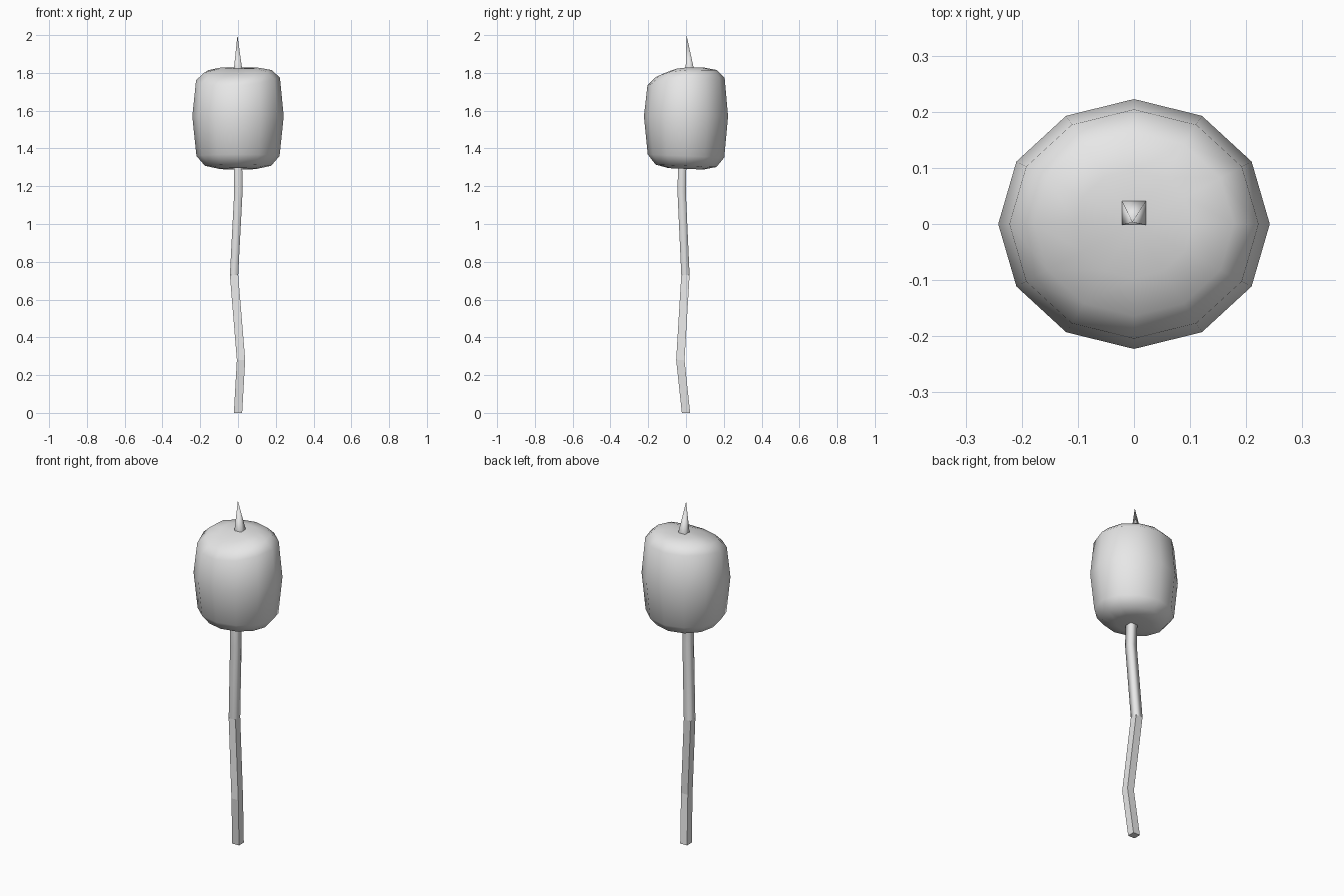
import bpy, bmesh
from math import sin, cos, tau

default = bpy.data.objects.get("Cube")
if default:
    bpy.data.objects.remove(default, do_unlink=True)

grey = bpy.data.materials.new("light_grey")
grey.use_nodes = True
colour = (0.8, 0.8, 0.8, 1)
grey.diffuse_color = colour
grey.node_tree.nodes["Principled BSDF"].inputs["Base Color"].default_value = colour


def loft(name, rings, start=None, end=None):
    """Skin a list of vertex rings, closing each end with a cap or a point."""
    bm = bmesh.new()
    loops = [[bm.verts.new(p) for p in ring] for ring in rings]
    n = len(loops[0])
    for low, high in zip(loops, loops[1:]):
        for i in range(n):
            j = (i + 1) % n
            bm.faces.new((low[i], low[j], high[j], high[i]))
    for loop, tip in ((loops[0], start), (loops[-1], end)):
        if tip:
            v = bm.verts.new(tip)
            for i in range(n):
                bm.faces.new((loop[i], loop[(i + 1) % n], v))
        else:
            bm.faces.new(loop)
    bmesh.ops.recalc_face_normals(bm, faces=bm.faces)
    mesh = bpy.data.meshes.new(name)
    bm.to_mesh(mesh)
    bm.free()
    mesh.materials.append(grey)
    obj = bpy.data.objects.new(name, mesh)
    bpy.context.collection.objects.link(obj)
    return obj


def square(x, y, z, half=0.022):
    return [(x + sx * half, y + sy * half, z)
            for sx, sy in ((-1, -1), (1, -1), (1, 1), (-1, 1))]


# Marshmallow: twelve-sided barrel whose top sags towards the front
def marshmallow_ring(r, z, sides=12):
    ring = []
    for i in range(sides):
        x, y = r * cos(tau * i / sides), r * 0.92 * sin(tau * i / sides)
        sag = max(0, -(y + 0.3 * x)) * max(0, z - 1.57)
        tilt = -0.04 * y if z < 1.5 else 0
        ring.append((x, y, z - sag + tilt))
    return ring


profile = [(0.1, 1.292), (0.175, 1.308), (0.22, 1.36), (0.242, 1.57),
           (0.222, 1.775), (0.178, 1.815), (0.105, 1.828)]
marshmallow = loft("marshmallow", [marshmallow_ring(r, z) for r, z in profile],
                   (0, 0, 1.295), (0, 0, 1.823))
marshmallow.data.shade_smooth()

# Crooked stick running through the marshmallow to a sharpened tip
path = [(0, 0, 0), (0.016, -0.03, 0.28), (-0.021, -0.003, 0.73),
        (0.002, -0.023, 1.17), (0, -0.02, 1.32), (0, 0.02, 1.82)]
stick = loft("stick", [square(*p) for p in path], end=(-0.003, 0.003, 2))
for face in stick.data.polygons:
    face.use_smooth = face.center.z > 0.73
